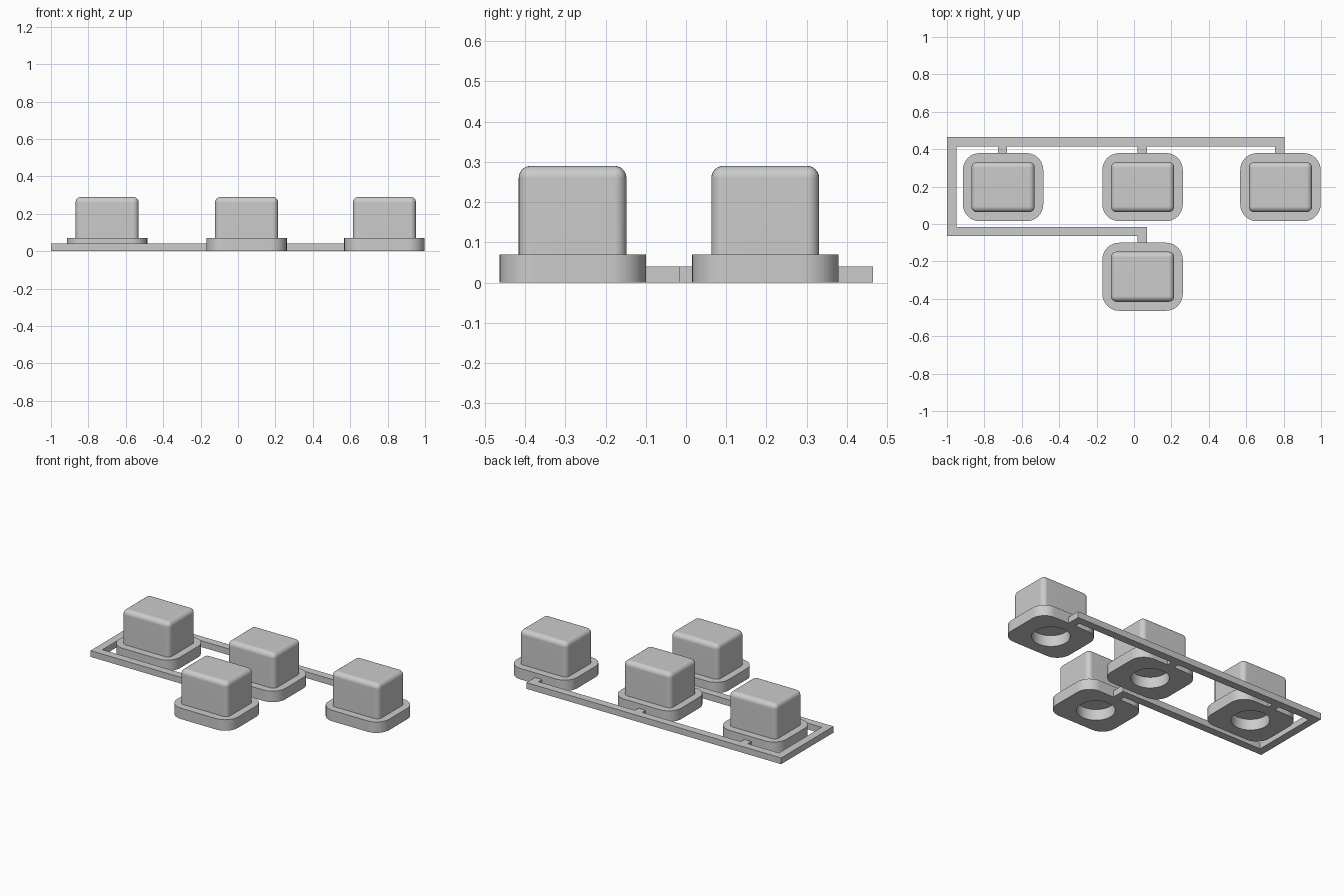
import bpy
import bmesh
from math import cos, sin, pi
from mathutils import Matrix

if "Cube" in bpy.data.objects:
    bpy.data.objects.remove(bpy.data.objects["Cube"], do_unlink=True)

grey = bpy.data.materials.new("light_grey")
grey.use_nodes = True
grey.diffuse_color = (0.6, 0.6, 0.6, 1)
grey.node_tree.nodes["Principled BSDF"].inputs["Base Color"].default_value = (0.6, 0.6, 0.6, 1)

BASE_TOP, CAP_TOP, RAIL_TOP = 0.07, 0.29, 0.04


def finish(bm, name, location=(0, 0, 0), smooth=True):
    bmesh.ops.recalc_face_normals(bm, faces=bm.faces)
    mesh = bpy.data.meshes.new(name)
    bm.to_mesh(mesh)
    bm.free()
    mesh.materials.append(grey)
    obj = bpy.data.objects.new(name, mesh)
    obj.location = location
    bpy.context.collection.objects.link(obj)
    if smooth:
        bpy.ops.object.select_all(action="DESELECT")
        obj.select_set(True)
        bpy.context.view_layer.objects.active = obj
        bpy.ops.object.shade_smooth_by_angle()
        weighted = obj.modifiers.new("flat_sides", "WEIGHTED_NORMAL")
        weighted.keep_sharp = True
    return obj


def loop_edges(bm, points):
    verts = [bm.verts.new((x, y, 0)) for x, y in points]
    return [bm.edges.new((v, verts[i - 1])) for i, v in enumerate(verts)]


def raise_faces(bm, height):
    result = bmesh.ops.extrude_face_region(bm, geom=bm.faces[:], use_keep_orig=True)
    top = [g for g in result["geom"] if isinstance(g, bmesh.types.BMVert)]
    bmesh.ops.translate(bm, verts=top, vec=(0, 0, height))


def arc(cx, cy, radius, start, sweep, steps):
    return [(cx + radius * cos(start + sweep * i / steps),
             cy + radius * sin(start + sweep * i / steps)) for i in range(steps + 1)]


def button_base(name, x, y):
    # rounded flange with a round socket underneath
    hx, hy, r = 0.215, 0.182, 0.09
    outline = []
    for i, (sx, sy) in enumerate([(1, 1), (-1, 1), (-1, -1), (1, -1)]):
        outline += arc(sx * (hx - r), sy * (hy - r), r, i * pi / 2, pi / 2, 8)
    bm = bmesh.new()
    edges = loop_edges(bm, outline)
    edges += loop_edges(bm, arc(0, 0, 0.11, 0, 2 * pi, 48)[:-1])
    bmesh.ops.triangle_fill(bm, edges=edges, use_beauty=True)
    raise_faces(bm, BASE_TOP)
    finish(bm, name, (x, y, 0))


def button_cap(name, x, y):
    # block with softened upright and top edges
    bm = bmesh.new()
    height = CAP_TOP - BASE_TOP
    bmesh.ops.create_cube(bm, size=1, matrix=Matrix.Translation((0, 0, height / 2))
                          @ Matrix.Diagonal((0.338, 0.268, height, 1)))
    soft = [e for e in bm.edges if any(v.co.z > 0.01 for v in e.verts)]
    bmesh.ops.bevel(bm, geom=soft, offset=0.03, segments=6, profile=0.5, affect="EDGES")
    finish(bm, name, (x, y, BASE_TOP))


# Four buttons
buttons = {"back_right": (-0.70, 0.197), "back_middle": (0.046, 0.197),
           "back_left": (0.783, 0.197), "front": (0.046, -0.282)}
for place, (x, y) in buttons.items():
    button_base(place + "_button_base", x, y)
    button_cap(place + "_button_cap", x, y)

# Flat connecting rail with a short tab to each button
outline = [(-1, 0.465), (-1, -0.065), (0.02, -0.065), (0.02, -0.105), (0.07, -0.105),
           (0.07, -0.015), (-0.95, -0.015), (-0.95, 0.415)]
for x in (-0.728, 0.02, 0.755):
    outline += [(x, 0.415), (x, 0.374), (x + 0.05, 0.374), (x + 0.05, 0.415)]
outline[-1] = (0.805, 0.465)
bm = bmesh.new()
bm.faces.new([bm.verts.new((x, y, 0)) for x, y in outline])
raise_faces(bm, RAIL_TOP)
finish(bm, "connecting_rail", smooth=False)
